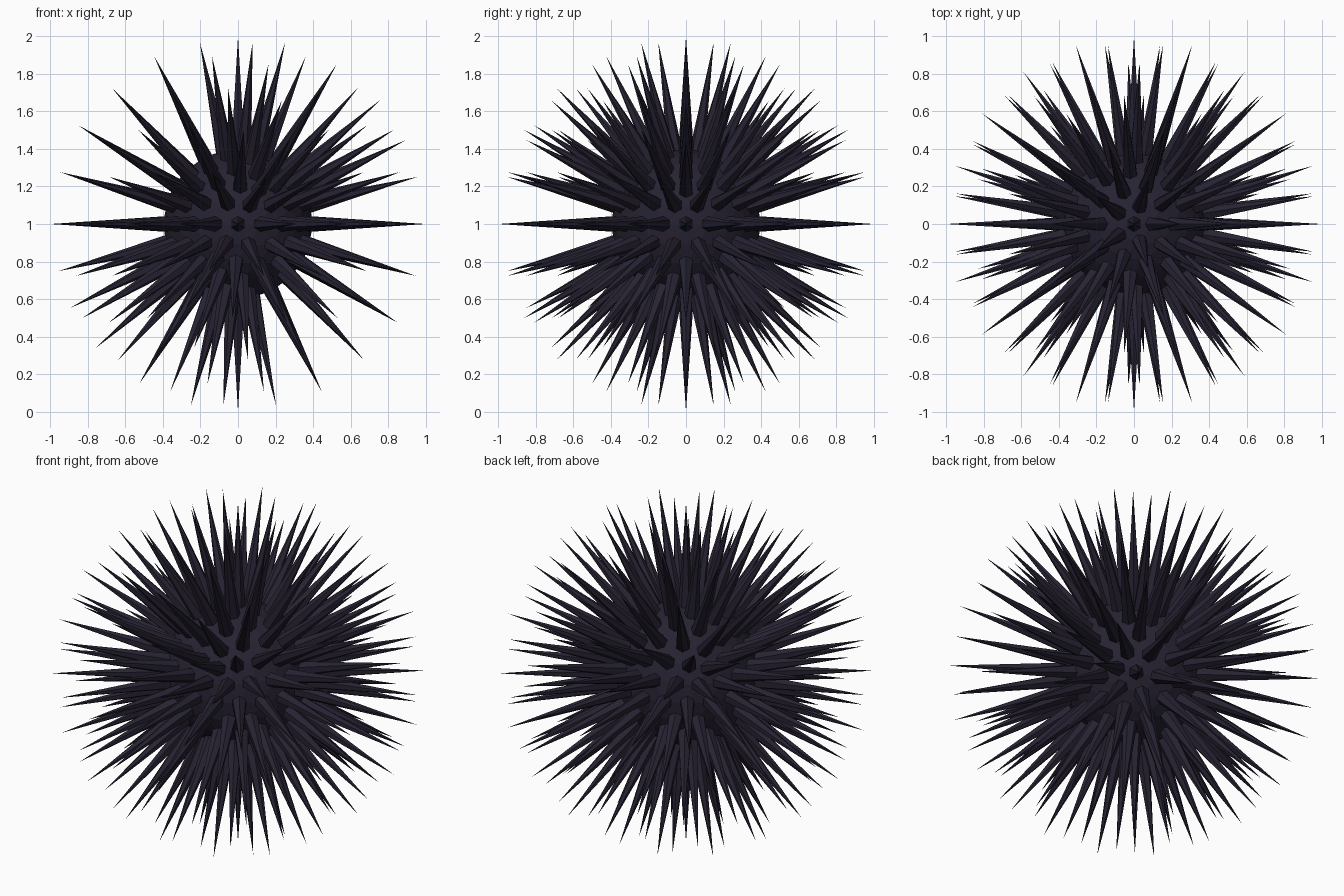
import bpy, bmesh
from mathutils import Vector, Matrix

if "Cube" in bpy.data.objects:
    bpy.data.objects.remove(bpy.data.objects["Cube"])

CENTRE = Vector((0, 0, 1))
BODY_R = 0.40      # core radius
TIP_R = 1.0        # distance of the spine tips from the centre
BASE_R = 0.042     # spine thickness where it leaves the core

mat = bpy.data.materials.new("dark_shell")
mat.diffuse_color = (0.02, 0.016, 0.032, 1)
mat.use_nodes = True
mat.node_tree.nodes["Principled BSDF"].inputs["Base Color"].default_value = mat.diffuse_color


def finish(bm, name):
    me = bpy.data.meshes.new(name)
    bm.to_mesh(me)
    bm.free()
    me.materials.append(mat)
    ob = bpy.data.objects.new(name, me)
    ob.location = CENTRE
    bpy.context.collection.objects.link(ob)
    return ob


# core: faceted ball
core = bmesh.new()
bmesh.ops.create_icosphere(core, subdivisions=3, radius=BODY_R)
directions = [v.co.normalized() for v in core.verts]
finish(core, "body")

# spines: one six-sided cone standing on every corner of the core
spines = bmesh.new()
start = BODY_R - 0.02
for d in directions:
    turn = d.to_track_quat('Z', 'Y').to_matrix().to_4x4()
    place = Matrix.Translation(d * (start + TIP_R) / 2) @ turn
    bmesh.ops.create_cone(spines, cap_ends=True, segments=6, radius1=BASE_R,
                          radius2=0, depth=TIP_R - start, matrix=place)
bmesh.ops.remove_doubles(spines, verts=spines.verts, dist=1e-5)
finish(spines, "spines")
